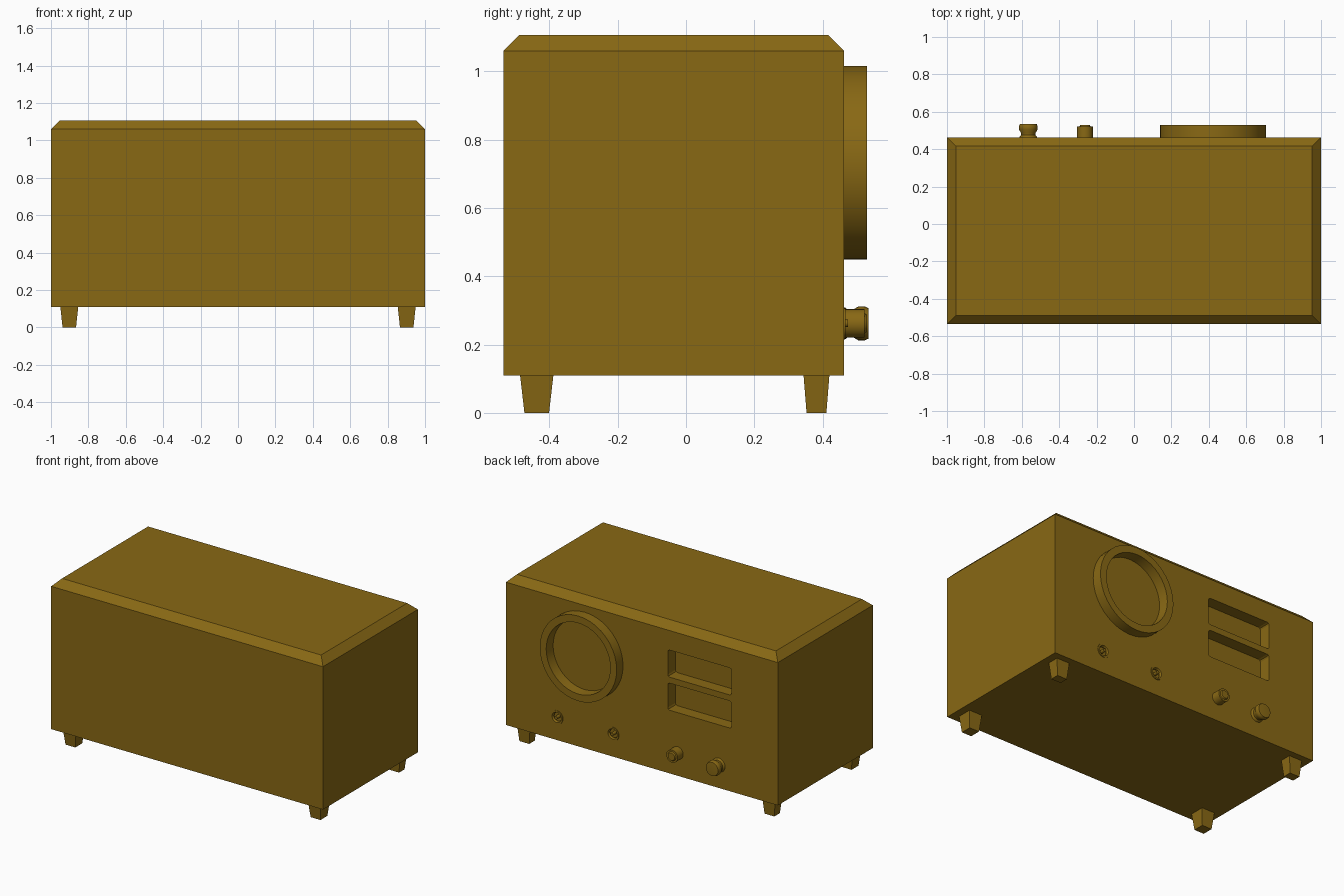
import bpy, bmesh, math
from mathutils import Matrix

if "Cube" in bpy.data.objects:
    bpy.data.objects.remove(bpy.data.objects["Cube"])

brown = bpy.data.materials.new("brown")
brown.diffuse_color = (0.25, 0.14, 0.007, 1)
brown.use_nodes = True
brown.node_tree.nodes["Principled BSDF"].inputs["Base Color"].default_value = brown.diffuse_color
BACK = 0.463          # y of the panel carrying the controls
KNOB_Z = 0.262


def finish(name, bm, smooth=False):
    bmesh.ops.recalc_face_normals(bm, faces=bm.faces)
    me = bpy.data.meshes.new(name)
    bm.to_mesh(me)
    bm.free()
    ob = bpy.data.objects.new(name, me)
    bpy.context.collection.objects.link(ob)
    me.materials.append(brown)
    if smooth:
        bpy.ops.object.select_all(action='DESELECT')
        ob.select_set(True)
        bpy.context.view_layer.objects.active = ob
        bpy.ops.object.shade_smooth_by_angle(angle=math.radians(35))
    return ob


def loft(name, layers):
    """Stack of rectangles (x0, x1, y0, y1, z), capped at both ends."""
    bm = bmesh.new()
    rings = [[bm.verts.new(p) for p in ((a, c, z), (b, c, z), (b, d, z), (a, d, z))]
             for a, b, c, d, z in layers]
    bm.faces.new(rings[0])
    bm.faces.new(rings[-1])
    for lo, hi in zip(rings, rings[1:]):
        for i in range(4):
            j = (i + 1) % 4
            bm.faces.new((lo[i], lo[j], hi[j], hi[i]))
    return finish(name, bm)


def lathe(name, x, z, profile, n=24, closed=False):
    """Spin (radius, y) profile about a y-parallel axis; caps open ends."""
    bm = bmesh.new()
    rings = [[bm.verts.new((x + r * math.cos(2 * math.pi * i / n), y,
                            z + r * math.sin(2 * math.pi * i / n))) for i in range(n)]
             for r, y in profile]
    pairs = list(zip(rings, rings[1:]))
    if closed:
        pairs.append((rings[-1], rings[0]))
    else:
        bm.faces.new(rings[0])
        bm.faces.new(rings[-1])
    for lo, hi in pairs:
        for i in range(n):
            j = (i + 1) % n
            bm.faces.new((lo[i], lo[j], hi[j], hi[i]))
    return finish(name, bm, True)


def cut(target, cutter):
    cutter.hide_render = True
    mod = target.modifiers.new("cut", 'BOOLEAN')
    mod.object = cutter
    mod.solver = 'EXACT'
    bpy.ops.object.select_all(action='DESELECT')
    target.select_set(True)
    bpy.context.view_layer.objects.active = target
    bpy.ops.object.modifier_apply(modifier=mod.name)
    bpy.data.objects.remove(cutter)


# Cabinet with chamfered top
cabinet = loft("cabinet", [(-1, 1, -0.535, BACK, 0.11),
                           (-1, 1, -0.535, BACK, 1.06),
                           (-0.953, 0.953, -0.488, 0.416, 1.107)])

# Two recessed windows with slightly rounded corners
for zc in (0.84, 0.62):
    bm = bmesh.new()
    bmesh.ops.create_cube(bm, size=1, matrix=Matrix.Translation((-0.425, BACK, zc))
                          @ Matrix.Diagonal((0.47, 0.16, 0.18, 1)))
    edges = [e for e in bm.edges if abs(e.verts[0].co.y - e.verts[1].co.y) > 0.1]
    bmesh.ops.bevel(bm, geom=edges, offset=0.015, segments=2, profile=0.5, affect='EDGES')
    cut(cabinet, finish("window_cutter", bm))

# Round sockets with a centre pin
for x in (0.625, 0.213):
    cut(cabinet, lathe("socket_cutter", x, KNOB_Z, [(0.043, BACK - 0.03), (0.043, BACK + 0.03)]))
    lathe("socket_rim", x, KNOB_Z, [(0.045, BACK - 0.01), (0.045, BACK + 0.004),
                                    (0.034, BACK + 0.004), (0.028, BACK - 0.01)], closed=True)
    lathe("socket_pin", x, KNOB_Z, [(0.011, BACK - 0.032), (0.011, BACK + 0.012)], 12)

# Speaker ring
lathe("speaker_ring", 0.422, 0.732, [(0.283, BACK), (0.283, 0.53), (0.236, 0.53),
                                     (0.232, BACK)], 40, True)

# Control knobs
lathe("large_knob", -0.565, KNOB_Z, [(0.048, BACK - 0.005), (0.046, BACK + 0.004), (0.038, 0.475),
                                     (0.039, 0.487), (0.05, 0.505), (0.05, 0.522),
                                     (0.045, 0.534), (0.036, 0.535)])
lathe("small_knob", -0.262, KNOB_Z, [(0.042, BACK - 0.005), (0.042, 0.522), (0.03, 0.522),
                                     (0.025, 0.53)])

# Tapered feet
for s in (-1, 1):
    for name, y, top, bottom in (("front_foot", -0.437, 0.049, 0.036),
                                 ("back_foot", 0.382, 0.038, 0.029)):
        x = s * 0.902
        loft(name, [(x - 0.036, x + 0.036, y - bottom, y + bottom, 0),
                    (x - 0.048, x + 0.048, y - top, y + top, 0.112)])
